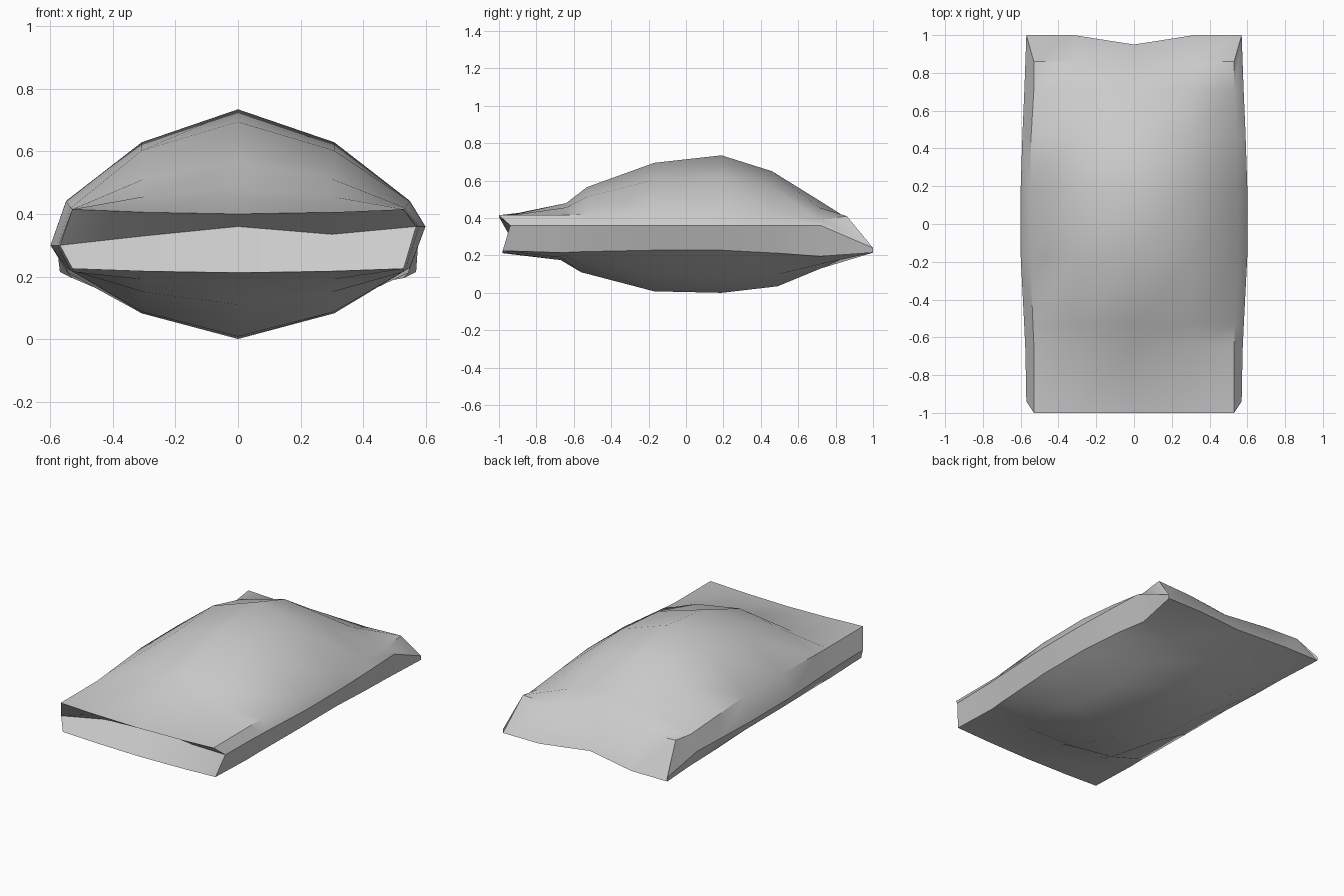
import bpy, bmesh, math

if "Cube" in bpy.data.objects:
    bpy.data.objects.remove(bpy.data.objects["Cube"])

# Stations along the bag:
# top y, bottom y, top centre z, bottom centre z, top edge z, bottom edge z, top half width, side half width
STATIONS = [
    (-1.00, -0.98, 0.400, 0.212, 0.415, 0.225, 0.53, 0.57),
    (-0.64, -0.67, 0.480, 0.175, 0.415, 0.215, 0.53, 0.575),
    (-0.53, -0.56, 0.565, 0.110, 0.420, 0.220, 0.535, 0.58),
    (-0.17, -0.17, 0.695, 0.008, 0.440, 0.228, 0.55, 0.60),
    (0.19, 0.19, 0.735, 0.000, 0.442, 0.228, 0.55, 0.60),
    (0.46, 0.49, 0.650, 0.035, 0.420, 0.212, 0.545, 0.59),
    (0.71, 0.72, 0.495, 0.130, 0.390, 0.195, 0.53, 0.58),
    (0.86, 1.00, 0.395, 0.215, 0.410, 0.215, 0.53, 0.57),
]
COLS = (-1, -0.56, 0, 0.56, 1)      # fractions of the half width
BULGE = (0, 0.64, 1, 0.64, 0)       # share of the swelling at each column

bm = bmesh.new()
top, bottom, left, right = [], [], [], []
last = len(STATIONS) - 1
for i, (yt, yb, zt, zb, et, eb, w, s) in enumerate(STATIONS):
    wb = 0.57 if i == last else w
    rt, rb = [], []
    for c, b in zip(COLS, BULGE):
        # dented middle of the back flap
        dent = 1 if i == last and c == 0 else 0
        rt.append(bm.verts.new((c * w, yt - 0.035 * dent, et + (zt - et) * b)))
        rb.append(bm.verts.new((c * wb, yb - 0.05 * dent, eb + (zb - eb) * b + 0.02 * dent)))
    top.append(rt)
    bottom.append(rb)
    # side gusset ridge, slightly different on each side
    ym = -0.94 if i == 0 else yb
    zl, zr = (0.24, 0.24) if i == last else (0.30, 0.36)
    left.append(bm.verts.new((-s, ym, zl)))
    right.append(bm.verts.new((s, ym, zr)))


def strip(a, b):
    for k in range(len(a) - 1):
        bm.faces.new((a[k], a[k + 1], b[k + 1], b[k]))


# Top and bottom panels
for i in range(last):
    strip(top[i], top[i + 1])
    strip(bottom[i + 1], bottom[i])

# Side gussets
for edge, ridge in ((0, left), (-1, right)):
    strip([r[edge] for r in top], ridge)
    strip(ridge, [r[edge] for r in bottom])

# Front end folded inward
fold = [left[0]] + [bm.verts.new(p) for p in
                    ((-0.3, -0.89, 0.33), (0, -0.87, 0.36), (0.3, -0.89, 0.335))] + [right[0]]
strip(fold, top[0])
strip(bottom[0], fold)

# Sloping back flap with its corner triangles
strip(top[last], bottom[last])
bm.faces.new((top[last][0], bottom[last][0], left[last]))
bm.faces.new((top[last][-1], right[last], bottom[last][-1]))

bmesh.ops.recalc_face_normals(bm, faces=bm.faces)
mesh = bpy.data.meshes.new("bag_body")
bm.to_mesh(mesh)
bm.free()
bag = bpy.data.objects.new("bag_body", mesh)
bpy.context.collection.objects.link(bag)
bpy.context.view_layer.objects.active = bag
bag.select_set(True)
bpy.ops.object.shade_smooth_by_angle(angle=math.radians(35))
